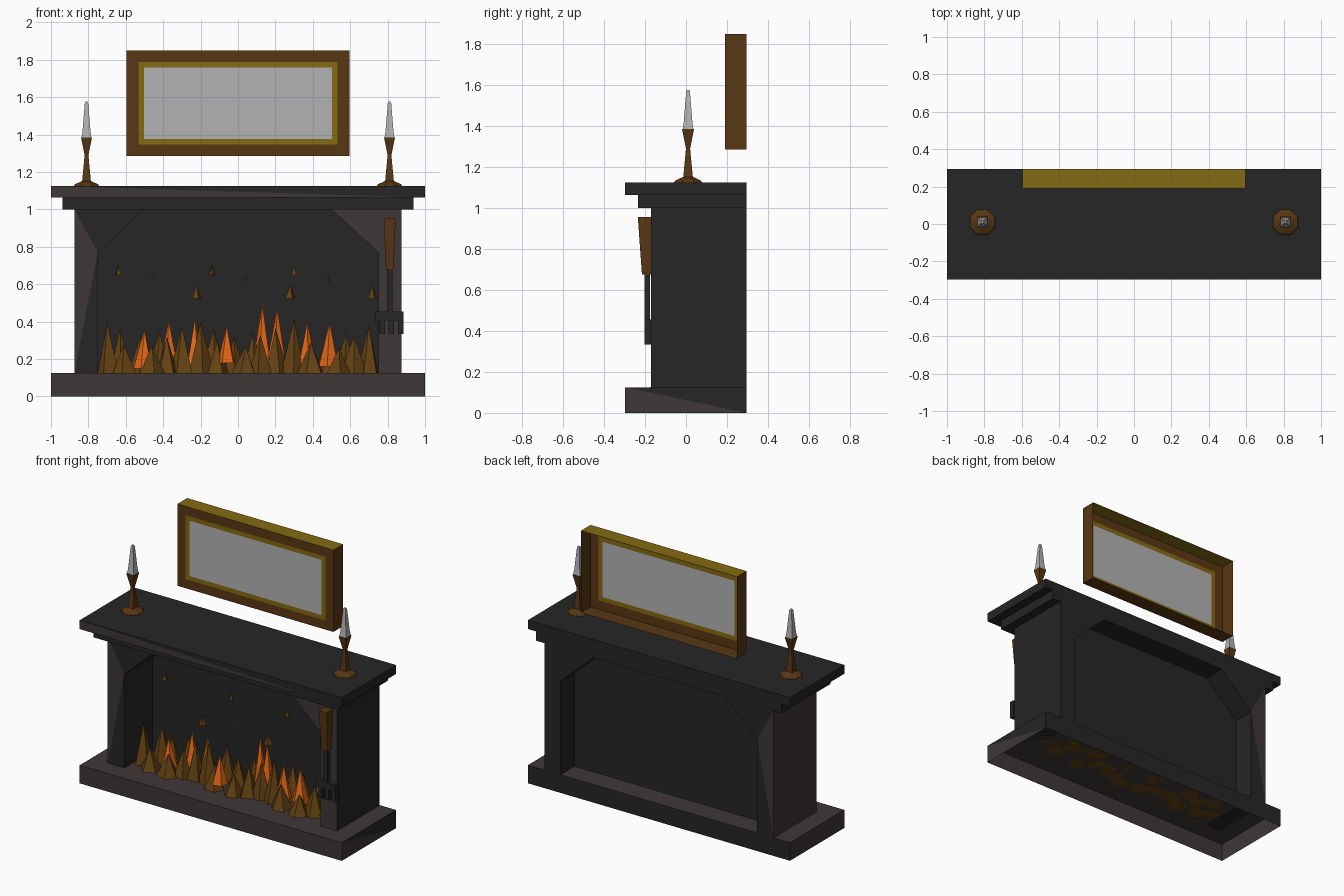
import bpy, bmesh, math, random
from mathutils import Vector

if "Cube" in bpy.data.objects:
    bpy.data.objects.remove(bpy.data.objects["Cube"])

random.seed(4)


def material(name, rgb):
    m = bpy.data.materials.new(name)
    m.diffuse_color = (*rgb, 1)
    m.use_nodes = True
    m.node_tree.nodes["Principled BSDF"].inputs["Base Color"].default_value = m.diffuse_color
    return m


CHARCOAL = material("charcoal", (0.019, 0.019, 0.019))
STONE = material("warm stone", (0.05, 0.038, 0.038))
WOOD = material("wood", (0.10, 0.038, 0.007))
GOLD = material("gold", (0.23, 0.145, 0.006))
GREY = material("pale grey", (0.45, 0.45, 0.46))
FLAME = material("flame orange", (0.80, 0.14, 0.008))
EMBER = material("ember brown", (0.13, 0.055, 0.006))


def finish(bm, name, mats):
    me = bpy.data.meshes.new(name)
    bm.normal_update()
    bm.to_mesh(me)
    bm.free()
    for m in mats:
        me.materials.append(m)
    ob = bpy.data.objects.new(name, me)
    bpy.context.collection.objects.link(ob)
    return ob


def box_bm(x0, x1, y0, y1, z0, z1):
    bm = bmesh.new()
    bmesh.ops.create_cube(bm, size=1)
    for v in bm.verts:
        v.co = Vector((x0 if v.co.x < 0 else x1, y0 if v.co.y < 0 else y1,
                       z0 if v.co.z < 0 else z1))
    bm.normal_update()
    return bm


def box(name, mat, *dims):
    return finish(box_bm(*dims), name, [mat])


def face_towards(bm, d):
    return max(bm.faces, key=lambda f: f.normal.dot(Vector(d)))


def split_face(bm, face, axis):
    """Cut a side face from its top low-axis corner; colour the lower half stone."""
    mid = face.calc_center_median()
    ends = [v for v in face.verts
            if (v.co[axis] < mid[axis]) == (v.co.z > mid.z)]
    n = face.normal.copy()
    bmesh.ops.connect_verts(bm, verts=ends)
    bm.normal_update()
    for f in bm.faces:
        if f.normal.dot(n) > 0.99:
            f.material_index = int(f.calc_center_median().z < mid.z)


def loft(name, mat, x, y, sides, profile):
    """Stack of regular rings given as (half width, height)."""
    bm = bmesh.new()
    rings = []
    for r, z in profile:
        r /= math.cos(math.pi / sides)
        rings.append([bm.verts.new((x + r * math.cos((i + .5) * math.tau / sides),
                                    y + r * math.sin((i + .5) * math.tau / sides), z))
                      for i in range(sides)])
    for a, b in zip(rings, rings[1:]):
        for i in range(sides):
            j = (i + 1) % sides
            bm.faces.new((a[i], a[j], b[j], b[i]))
    bm.faces.new(rings[0][::-1])
    bm.faces.new(rings[-1])
    return finish(bm, name, [mat])


# hearth base: hollow below, one end two-toned
bm = box_bm(-1, 1, -.297, .295, 0, .125)
bmesh.ops.delete(bm, geom=[face_towards(bm, (0, 0, -1))], context='FACES_ONLY')
for f in bm.faces:
    f.material_index = int(f.normal.y < .5)
split_face(bm, face_towards(bm, (1, 0, 0)), 1)
finish(bm, "hearth_base", [CHARCOAL, STONE])

# mantel: two stepped slabs
box("mantel_lower", CHARCOAL, -.937, .937, -.235, .295, 1.0, 1.064)
bm = box_bm(-1, 1, -.297, .295, 1.064, 1.125)
split_face(bm, face_towards(bm, (0, -1, 0)), 0)
finish(bm, "mantel_top", [CHARCOAL, STONE])

# side pillars with sloping corner brackets
OUTLINE = [(.875, .125), (.75, .125), (.75, .77), (.5, 1), (.875, 1)]
for s, side in ((-1, "left"), (1, "right")):
    bm = bmesh.new()
    fr, bk = ([bm.verts.new((s * x, y, z)) for x, z in OUTLINE] for y in (-.17, .295))
    for k, tri in enumerate(((0, 1, 2), (0, 2, 4), (2, 3, 4))):
        f = bm.faces.new([fr[i] for i in tri])
        f.material_index = int(s > 0 or k == 1)
        f = bm.faces.new([bk[i] for i in tri])
        f.material_index = int(s < 0 and k == 1)
    for i in range(5):
        j = (i + 1) % 5
        f = bm.faces.new((fr[i], fr[j], bk[j], bk[i]))
        f.material_index = int(s < 0 and i == 4)   # left outer side
    bmesh.ops.recalc_face_normals(bm, faces=bm.faces)
    finish(bm, side + "_pillar", [CHARCOAL, STONE])

# fireplace back wall
box("back_wall", CHARCOAL, -.75, .75, .138, .143, .125, 1.0)

# framed mirror, open at the back
bm = box_bm(-.595, .595, .19, .295, 1.285, 1.85)
bmesh.ops.delete(bm, geom=[face_towards(bm, (0, 1, 0))], context='FACES_ONLY')
face_towards(bm, (0, 0, 1)).material_index = 1
panel = face_towards(bm, (0, -1, 0))
for width, index in ((.062, 1), (.03, 2)):
    bmesh.ops.inset_region(bm, faces=[panel], thickness=width, use_even_offset=True)
    panel.material_index = index
finish(bm, "framed_mirror", [WOOD, GOLD, GREY])

# candlesticks
for s, side in ((-1, "left"), (1, "right")):
    x, y = s * .81, .01
    loft(side + "_candle_foot", WOOD, x, y, 8,
         [(.068, 1.125), (.062, 1.134), (.024, 1.152)])
    loft(side + "_candle_stem", WOOD, x, y, 4,
         [(.024, 1.145), (.01, 1.29), (.029, 1.385)])
    loft(side + "_candle", GREY, x, y, 4,
         [(.026, 1.385), (.021, 1.42), (.009, 1.57), (.006, 1.577)])

# fire fork hung on the right pillar
bm = box_bm(.779, .843, -.235, -.17, .675, .955)
for v in bm.verts:
    if v.co.z < .8:
        v.co.x = .811 + (v.co.x - .811) * .62
        v.co.y = max(-.215, v.co.y)
finish(bm, "fork_handle", [WOOD])
box("fork_shaft", CHARCOAL, .796, .826, -.203, -.175, .45, .68)
box("fork_bar", CHARCOAL, .735, .886, -.203, -.17, .405, .455)
for i, x in enumerate((.77, .819, .87)):
    box(f"fork_prong_{i}", CHARCOAL, x - .015, x + .015, -.203, -.17, .335, .41)


def spike(bm, x, y, z0, z1, r, sides=5):
    """Irregular pointed flame."""
    a0 = random.random() * math.tau
    ring = []
    for i in range(sides):
        a = a0 + i * math.tau / sides
        k = r * random.uniform(.85, 1.1)
        ring.append(bm.verts.new((max(-.75, min(.75, x + k * math.cos(a))),
                                  y + k * math.sin(a), z0)))
    tip = bm.verts.new((x, y, z1))
    for i in range(sides):
        bm.faces.new((ring[i], ring[(i + 1) % sides], tip))
    bm.faces.new(ring[::-1])


# dark flames and floating embers, one cluster repeated three times
CLUSTER = [(-.2, -.03, .41), (-.13, .07, .36), (-.11, -.09, .29), (-.02, .03, .33),
           (.04, -.10, .28), (.08, .06, .36), (.12, -.05, .32), (.20, -.03, .38)]
SPARKS = [(-.14, .12, .65, .70), (.04, -.07, .615, .645), (.28, -.07, .525, .595)]
flames, sparks = bmesh.new(), bmesh.new()
for off in (-.5, 0, .5):
    for x, y, h in CLUSTER:
        spike(flames, x + off, y, .125, h + random.uniform(-.02, .01), .068)
    for x, y, z0, z1 in SPARKS:
        spike(sparks, x + off * (1 if off < 0 else .88), y, z0, z1, (z1 - z0) * .38, 4)
finish(flames, "dark_flames", [EMBER])
finish(sparks, "floating_embers", [EMBER])

# bright flames
bright = bmesh.new()
for x, y, z0, h in ((-.50, -.04, .15, .36), (-.37, .03, .15, .41), (-.23, 0, .15, .42),
                    (-.06, -.11, .18, .38), (.13, .06, .15, .50), (.21, .02, .2, .48),
                    (.37, -.03, .16, .40), (.49, -.02, .16, .40)):
    spike(bright, x, y, z0, h, .055)
finish(bright, "bright_flames", [FLAME])
